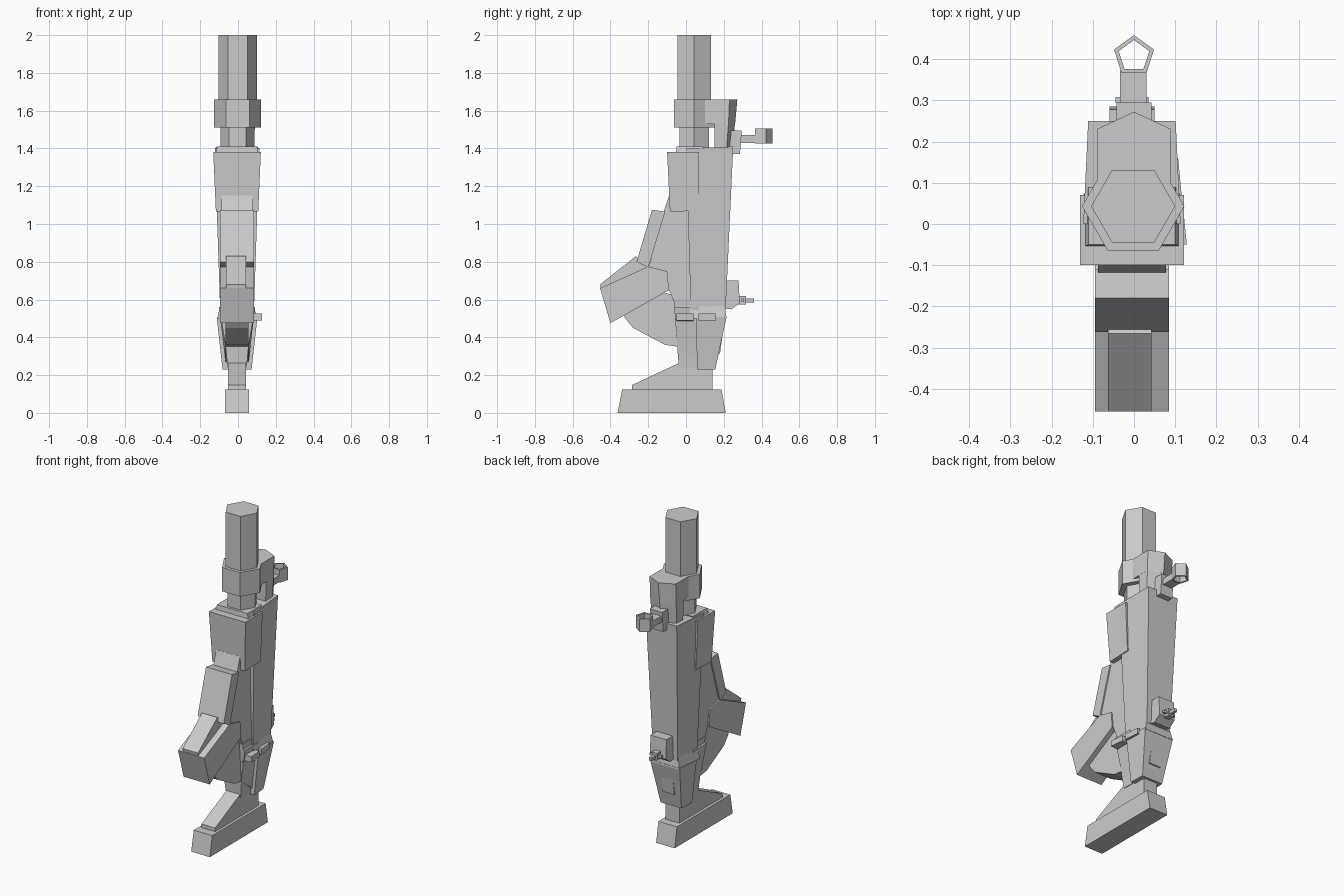
import bpy
from math import cos, sin, pi

CX = -0.005  # the leg's centre plane


def mesh(name, verts, faces):
    import bmesh
    me = bpy.data.meshes.new(name)
    me.from_pydata(verts, [], faces)
    bm = bmesh.new()
    bm.from_mesh(me)
    bmesh.ops.recalc_face_normals(bm, faces=bm.faces)
    bm.to_mesh(me)
    bm.free()
    ob = bpy.data.objects.new(name, me)
    bpy.context.collection.objects.link(ob)
    return ob


def loft(name, rings):
    """Solid through a list of equal-length point rings."""
    n = len(rings[0])
    verts = [p for r in rings for p in r]
    faces = [(k * n + i, k * n + (i + 1) % n, (k + 1) * n + (i + 1) % n, (k + 1) * n + i)
             for k in range(len(rings) - 1) for i in range(n)]
    faces += [tuple(range(n))[::-1], tuple(range(len(verts) - n, len(verts)))]
    return mesh(name, verts, faces)


def side(name, pts, hw, cx=CX):
    """Side profile (y, z[, half width]) mirrored about the centre plane."""
    w = [p[2] if len(p) > 2 else hw for p in pts]
    return loft(name, [[(cx + s * a, p[0], p[1]) for p, a in zip(pts, w)] for s in (-1, 1)])


def box(name, y0, y1, z0, z1, hw, cx=CX):
    return side(name, [(y0, z0), (y1, z0), (y1, z1), (y0, z1)], hw, cx)


def hexagon(name, r, z0, z1):
    return loft(name, [[(-0.002 + r * cos(i * pi / 3), 0.043 + r * sin(i * pi / 3), z)
                        for i in range(6)] for z in (z0, z1)])


# Hexagonal barrel and collar
hexagon("upper_rod", 0.102, 1.62, 2.0)
hexagon("collar", 0.124, 1.51, 1.66)
hexagon("lower_rod", 0.09, 1.38, 1.54)


# Rear bracket with a pointed back, arching down onto the body
def plan(z, f, b, tip, w):
    return [(-w, f, z), (w, f, z), (w, b, z), (0, tip, z), (-w, b, z)]


loft("bracket_top", [plan(1.53, 0.10, 0.225, 0.26, 0.09), plan(1.66, 0.10, 0.23, 0.272, 0.09)])
loft("bracket_leg", [plan(1.40, 0.15, 0.215, 0.245, 0.085), plan(1.535, 0.15, 0.225, 0.26, 0.09)])

# Rear sight: block, arm and pentagonal ring
side("sight_block", [(0.22, 1.37), (0.285, 1.37), (0.29, 1.42), (0.295, 1.495), (0.24, 1.495)], 0.043, 0)
box("sight_arm", 0.28, 0.372, 1.43, 1.47, 0.032, -0.002)
n = 5
rv = []
for r, z in ((0.051, 1.425), (0.051, 1.505), (0.039, 1.505), (0.039, 1.425)):
    rv += [(r * sin(i * 2 * pi / n), 0.407 + r * cos(i * 2 * pi / n), z) for i in range(n)]
mesh("sight_ring", rv, [(k * n + i, k * n + (i + 1) % n, (k + 1) % 4 * n + (i + 1) % n, (k + 1) % 4 * n + i)
                        for k in range(4) for i in range(n)])

# Main tapered body, its cap and front panel
side("body", [(0.0, 1.40, 0.118), (0.25, 1.41, 0.106), (0.21, 0.55, 0.085), (0.025, 0.56, 0.09)], 0.1)
side("body_cap", [(-0.055, 1.36), (-0.05, 1.41, 0.105), (0.09, 1.41, 0.105), (0.07, 1.36)], 0.118)
side("front_panel", [(-0.10, 1.38, 0.126), (0.07, 1.38, 0.126), (0.07, 1.07, 0.112), (-0.085, 1.065, 0.112)], 0.12)

# Inner thigh between body and knee
side("inner_thigh", [(-0.09, 1.15), (0.05, 1.15), (0.05, 0.50), (-0.06, 0.58), (-0.09, 0.65),
                     (-0.20, 0.76), (-0.12, 1.06)], 0.082)
side("thigh_plate", [(-0.18, 1.075), (-0.11, 1.065), (-0.20, 0.77), (-0.262, 0.80)], 0.09)

# Knee block, its top plate and the rounded underside
side("knee_block", [(-0.455, 0.66), (-0.40, 0.475), (-0.09, 0.65), (-0.10, 0.75), (-0.20, 0.775)], 0.09)
side("knee_plate", [(-0.455, 0.68), (-0.265, 0.83), (-0.20, 0.77), (-0.45, 0.65)], 0.053, -0.01)
side("knee_underside", [(-0.33, 0.54), (-0.325, 0.505), (-0.28, 0.45), (-0.11, 0.36), (-0.04, 0.35),
                        (0.0, 0.60), (-0.15, 0.65)], 0.06)

# Shank with wider ankle shell
side("shank", [(-0.065, 0.60, 0.085), (0.10, 0.60, 0.085), (0.12, 0.24, 0.05), (-0.038, 0.24, 0.05)], 0.06)
side("shell_front", [(-0.062, 0.56, 0.095), (0.07, 0.56, 0.095), (0.07, 0.26, 0.06), (-0.045, 0.35, 0.06)], 0.08)
side("ankle_shell", [(0.055, 0.50, 0.107), (0.215, 0.51, 0.102), (0.155, 0.23, 0.072), (0.058, 0.23, 0.077)], 0.08)
side("shell_top", [(0.02, 0.57, 0.088), (0.205, 0.57, 0.085), (0.215, 0.50, 0.10), (0.02, 0.50, 0.105)], 0.09)
side("heel_fin", [(0.15, 0.42), (0.195, 0.42), (0.18, 0.315), (0.15, 0.31)], 0.04)

# Two pegs on the right flank only
for i, (y0, y1, x) in enumerate(((-0.05, 0.04, 0.107), (0.065, 0.16, 0.095))):
    loft("flank_peg_%d" % i, [[(x - 0.05, y, 0.485), (x + s, y, 0.49), (x + s, y, 0.525), (x - 0.05, y, 0.525)]
                              for y, s in ((y0, 0.021), (y1, 0.012))])

# Rear box with spigot
side("rear_box", [(0.20, 0.70), (0.278, 0.70), (0.285, 0.58), (0.24, 0.548), (0.20, 0.555)], 0.055)
box("spigot_base", 0.275, 0.318, 0.575, 0.62, 0.018)
box("spigot_tip", 0.31, 0.36, 0.585, 0.605, 0.009)
box("spigot_bar", 0.293, 0.308, 0.59, 0.605, 0.04)

# Foot
side("instep", [(-0.285, 0.11), (-0.285, 0.148), (-0.035, 0.265), (0.14, 0.26), (0.14, 0.11)], 0.047)
side("sole", [(-0.362, 0.0), (-0.338, 0.125), (0.188, 0.125), (0.21, 0.0)], 0.064)
